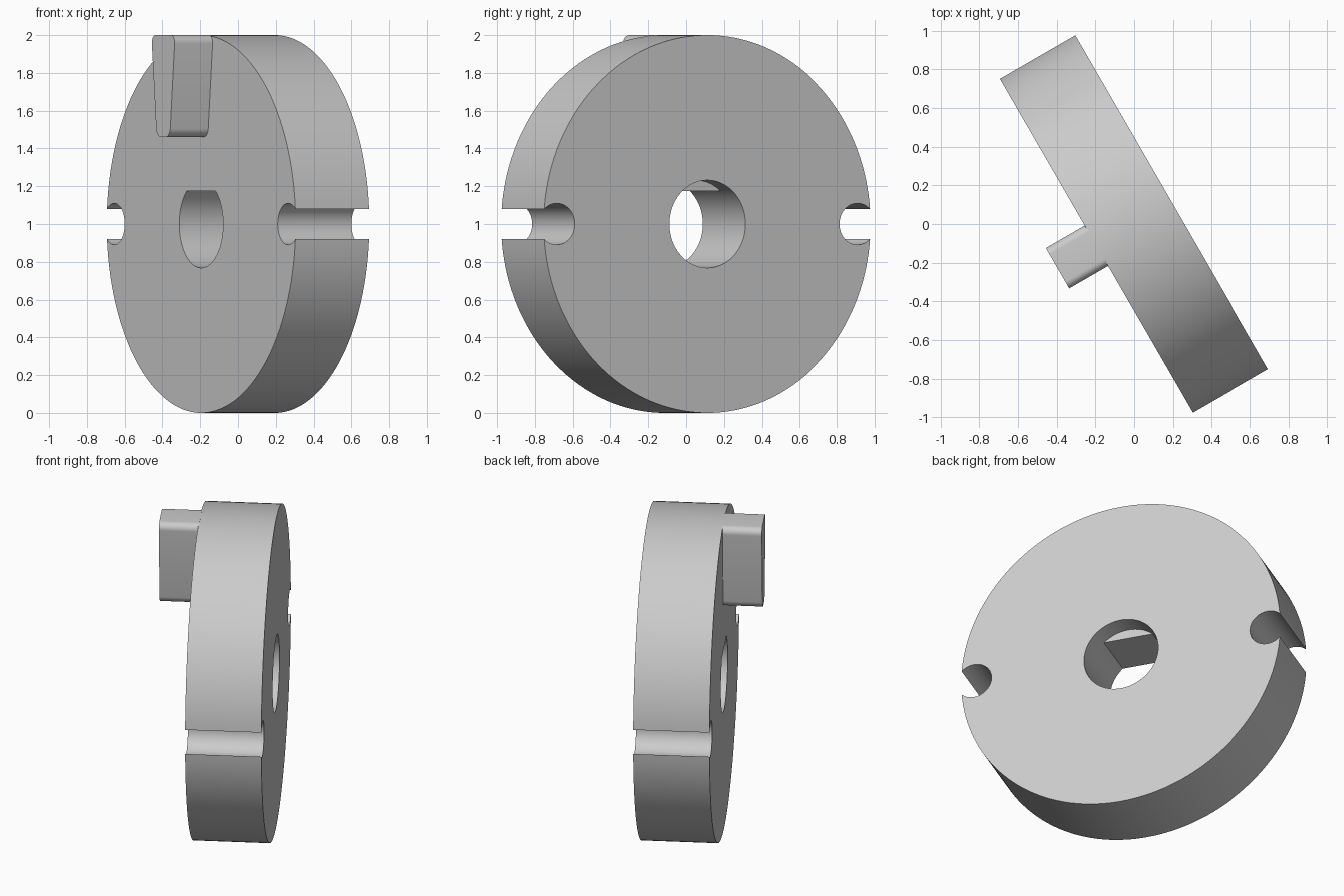
import bpy, bmesh
from math import sin, cos, pi, radians, asin
from mathutils import Matrix

if "Cube" in bpy.data.objects:
    bpy.data.objects.remove(bpy.data.objects["Cube"])

HALF = 0.225        # half thickness of the disc
BORE = 0.232        # bore radius
FLAT = 0.175        # height of the bore flat above the axis
PLACE = Matrix.Translation((0, 0, 1)) @ Matrix.Rotation(radians(30), 4, "Z")

grey = bpy.data.materials.new("light grey")
grey.use_nodes = True
colour = (0.6, 0.6, 0.6, 1)
grey.diffuse_color = colour
grey.node_tree.nodes["Principled BSDF"].inputs["Base Color"].default_value = colour


def arc(radius, start=0.0, end=2 * pi, steps=96, cy=0.0, closed=True):
    """Points (y, z) along an arc; a closed circle omits the repeated end."""
    count = steps if closed else steps + 1
    angles = [start + (end - start) * i / steps for i in range(count)]
    return [(cy + radius * cos(a), radius * sin(a)) for a in angles]


def prism(name, profile, x0, x1, round_corners=0):
    """Extrude a (y, z) profile along the disc axis."""
    bm = bmesh.new()
    base = bm.faces.new([bm.verts.new((x0, y, z)) for y, z in profile])
    ext = bmesh.ops.extrude_face_region(bm, geom=[base])
    verts = [g for g in ext["geom"] if isinstance(g, bmesh.types.BMVert)]
    bmesh.ops.translate(bm, verts=verts, vec=(x1 - x0, 0, 0))
    if round_corners:
        edges = [e for e in bm.edges if abs(e.verts[0].co.x - e.verts[1].co.x) > 0.01]
        bmesh.ops.bevel(bm, geom=edges, offset=round_corners, segments=8,
                        profile=0.5, affect="EDGES")
    bmesh.ops.recalc_face_normals(bm, faces=bm.faces)
    mesh = bpy.data.meshes.new(name)
    bm.to_mesh(mesh)
    bm.free()
    mesh.materials.append(grey)
    obj = bpy.data.objects.new(name, mesh)
    bpy.context.collection.objects.link(obj)
    obj.matrix_world = PLACE
    return obj


def select_only(obj):
    bpy.ops.object.select_all(action="DESELECT")
    obj.select_set(True)
    bpy.context.view_layer.objects.active = obj


def cut(target, cutter):
    mod = target.modifiers.new("cut", "BOOLEAN")
    mod.operation = "DIFFERENCE"
    mod.solver = "EXACT"
    mod.object = cutter
    select_only(target)
    bpy.ops.object.modifier_apply(modifier=mod.name)
    bpy.data.objects.remove(cutter)


# Disc with central bore and two rim notches
disc = prism("disc", arc(1.0, steps=160), -HALF, HALF)
cut(disc, prism("bore_cutter", arc(BORE), -0.5, 0.5))
for side in (-1, 1):
    cut(disc, prism("notch_cutter", arc(0.11, steps=48, cy=side * 0.92), -0.5, 0.5))

# Flat that closes the top of the bore over most of its depth
a = asin(FLAT / BORE)
bore_flat = prism("bore_flat", arc(BORE, a, pi - a, 24, closed=False), -HALF, 0.1)

# Tapered key standing out of the front face
key = prism("key", [(-0.07, 0.46), (0.07, 0.46), (0.125, 1.0), (-0.125, 1.0)],
            -0.457, -HALF + 0.005, round_corners=0.045)

for part in (disc, bore_flat, key):
    select_only(part)
    bpy.ops.object.shade_smooth_by_angle(angle=radians(30))
